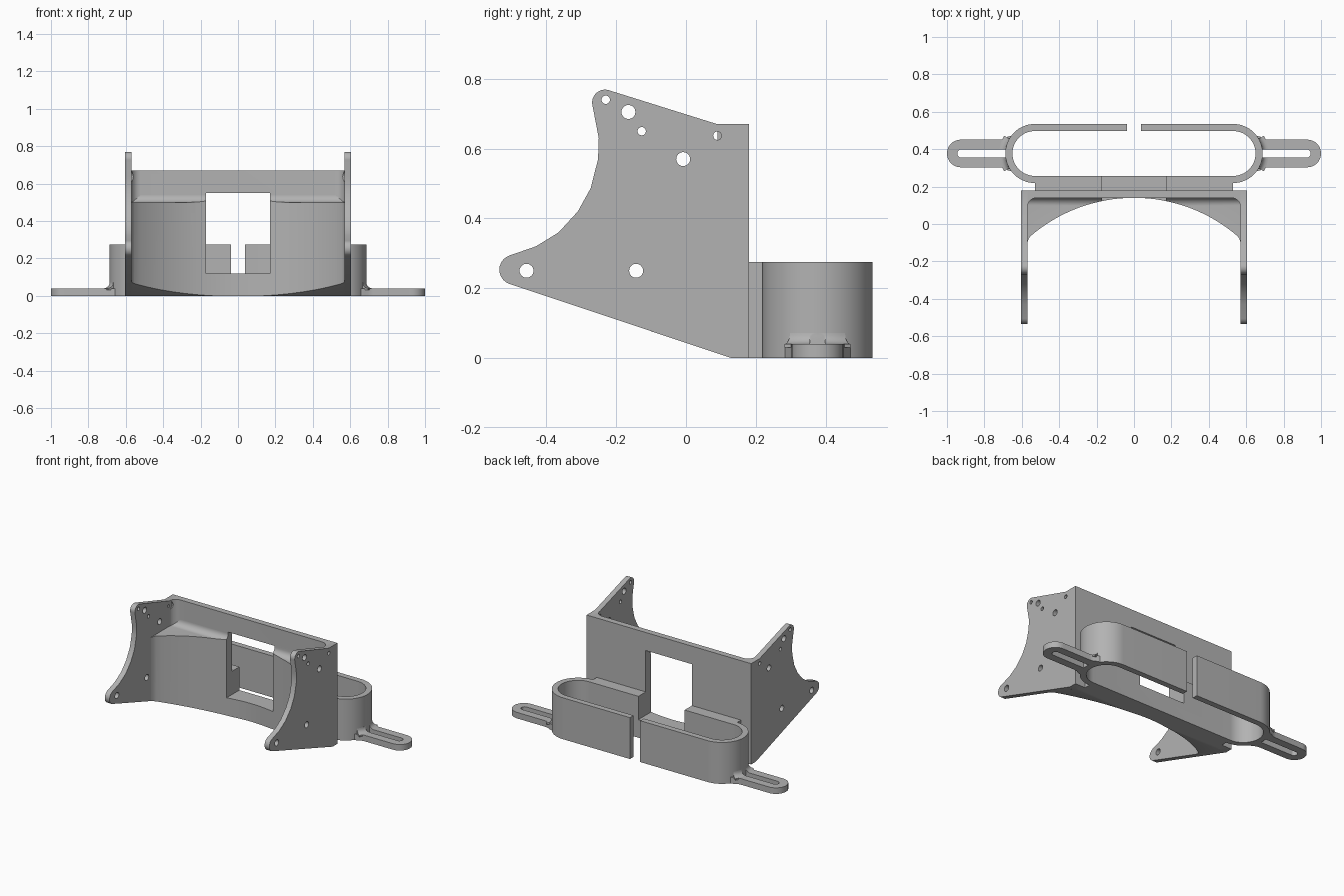
import bpy, bmesh, math

if "Cube" in bpy.data.objects:
    bpy.data.objects.remove(bpy.data.objects["Cube"])

grey = bpy.data.materials.new("plain grey")
grey.diffuse_color = (0.45, 0.45, 0.45, 1)
grey.use_nodes = True
grey.node_tree.nodes["Principled BSDF"].inputs["Base Color"].default_value = grey.diffuse_color


def arc(cx, cy, r, a0, a1, n=12):
    """Points on an arc, angles in degrees."""
    return [(cx + r * math.cos(math.radians(a0 + (a1 - a0) * i / n)),
             cy + r * math.sin(math.radians(a0 + (a1 - a0) * i / n))) for i in range(n + 1)]


def finish(name, bm):
    bmesh.ops.recalc_face_normals(bm, faces=bm.faces)
    me = bpy.data.meshes.new(name)
    bm.to_mesh(me)
    bm.free()
    me.materials.append(grey)
    ob = bpy.data.objects.new(name, me)
    bpy.context.collection.objects.link(ob)
    return ob


def prism(name, pts, lo, hi, axis="z"):
    """Extrude an outline: (x, y) along z, or (y, z) along x."""
    bm = bmesh.new()
    place = (lambda p, h: (p[0], p[1], h)) if axis == "z" else (lambda p, h: (h, p[0], p[1]))
    a = [bm.verts.new(place(p, lo)) for p in pts]
    b = [bm.verts.new(place(p, hi)) for p in pts]
    bm.faces.new(a)
    bm.faces.new(b)
    n = len(pts)
    for i in range(n):
        j = (i + 1) % n
        bm.faces.new((a[i], a[j], b[j], b[i]))
    return finish(name, bm)


def cut(ob, *cutters):
    """Subtract the cutters and bake the result."""
    for c in cutters:
        m = ob.modifiers.new("cut", "BOOLEAN")
        m.operation, m.solver, m.object = "DIFFERENCE", "EXACT", c
    bpy.context.view_layer.update()
    me = bpy.data.meshes.new_from_object(ob.evaluated_get(bpy.context.evaluated_depsgraph_get()))
    ob.modifiers.clear()
    ob.data = me


def rect(x0, x1, y0, y1):
    return [(x0, y0), (x1, y0), (x1, y1), (x0, y1)]


parts, cutters = [], []

# Shared cutters: window, sloping underside, coved shelf top
window = prism("window_cutter", rect(-0.17, 0.17, -0.3, 0.30), 0.12, 0.55)
slope = prism("slope_cutter", [(0.13, 0), (-0.51, 0.2133), (-0.51, -0.2), (0.13, -0.2)],
              -0.8, 0.8, "x")
cove = prism("cove_cutter", [(-0.3, 0.5)] + arc(0.10, 0.54, 0.04, -90, 0, 8)
             + [(0.14, 0.7), (-0.3, 0.7)], -0.8, 0.8, "x")
boss_bore = prism("boss_cutter", arc(0.09, 0.637, 0.03, 0, 345, 23), -0.569, 0.569, "x")
cutters += [window, slope, cove, boss_bore]

# Screw holes through the side plates
holes = [(-0.457, 0.25, 0.02), (-0.143, 0.25, 0.02), (-0.23, 0.74, 0.012),
         (-0.165, 0.705, 0.02), (-0.127, 0.65, 0.012), (0.09, 0.637, 0.012),
         (-0.008, 0.57, 0.02)]
drills = [prism("drill", arc(y, z, r, 0, 345, 23), -0.8, 0.8, "x") for y, z, r in holes]
cutters += drills

# Side plates
plate = ([(0.18, 0), (0.13, 0)] + arc(-0.492, 0.253, 0.043, 252, 108, 10)
         + [(-0.43, 0.32), (-0.365, 0.36), (-0.31, 0.42), (-0.273, 0.487),
            (-0.252, 0.57), (-0.25, 0.63)]
         + arc(-0.232, 0.732, 0.037, 188, 72, 10) + [(0.09, 0.67), (0.18, 0.67)])
for side, s in (("left", -1), ("right", 1)):
    ob = prism(side + "_side_plate", plate, min(s * 0.57, s * 0.605), max(s * 0.57, s * 0.605), "x")
    cut(ob, *drills)
    parts.append(ob)

# Back wall with rounded inner corners
wall = prism("back_wall", [(0.57, 0.18), (-0.57, 0.18)] + arc(-0.52, 0.09, 0.05, 180, 90, 8)
             + arc(0.52, 0.09, 0.05, 90, 0, 8), 0, 0.67)
cut(wall, window, slope, boss_bore)
parts.append(wall)

# Curved body in front of the wall
R = 0.85
half = math.degrees(math.asin(0.555 / R))
body = prism("curved_body", [(-0.57, 0.15), (-0.57, -0.10), (-0.564, -0.08)]
             + arc(0, 0.14 - R, R, 90 + half, 90 - half, 32)
             + [(0.564, -0.08), (0.57, -0.10), (0.57, 0.15)], 0, 0.56)
cut(body, cove, slope, window)
parts.append(body)

# Split oval ring with its mounting pad
YC, RO, RI, XC, GAP = 0.377, 0.158, 0.12, 0.53, 0.038
outline = ([(GAP, YC + RO)] + arc(XC, YC, RO, 90, -90, 32) + [(XC, 0.18), (-XC, 0.18)]
           + arc(-XC, YC, RO, 270, 90, 32) + [(-GAP, YC + RO), (-GAP, YC + RI)]
           + arc(-XC, YC, RI, 90, 270, 32) + arc(XC, YC, RI, -90, 90, 32) + [(GAP, YC + RI)])
ring = prism("oval_ring", outline, 0, 0.275)
cut(ring, window)
parts.append(ring)

# Slotted ears and the fillets joining them to the ring
W, SW = 0.074, 0.022
for side, s in (("left", -1), ("right", 1)):
    ear_pts = ([(0.652, YC - 0.095), (0.675, YC - 0.09), (0.695, YC - 0.078), (0.72, YC - W)]
               + arc(1 - W, YC, W, -90, 90, 20)
               + [(0.72, YC + W), (0.695, YC + 0.078), (0.675, YC + 0.09), (0.652, YC + 0.095)]
               + arc(XC, YC, RO - 0.005, 36, -36, 16))
    slot_pts = [(0.688, YC - SW)] + arc(0.945 - SW, YC, SW, -90, 90, 14) + [(0.688, YC + SW)]
    ear = prism(side + "_ear", [(s * x, y) for x, y in ear_pts], 0, 0.04)
    slot = prism("slot_cutter", [(s * x, y) for x, y in slot_pts], -0.1, 0.2)
    cutters.append(slot)

    section = [(0.153, 0.03), (0.19, 0.03)] + arc(0.19, 0.072, 0.032, 270, 180, 6) + [(0.153, 0.072)]
    bm = bmesh.new()
    rows = []
    for i in range(15):
        a = math.radians(-30 + 60 * i / 14)
        rows.append([bm.verts.new((s * (XC + r * math.cos(a)), YC + r * math.sin(a), z))
                     for r, z in section])
    n = len(section)
    for p, q in zip(rows, rows[1:]):
        for k in range(n):
            bm.faces.new((p[k], p[(k + 1) % n], q[(k + 1) % n], q[k]))
    bm.faces.new(rows[0])
    bm.faces.new(rows[-1])
    fillet = finish(side + "_ear_fillet", bm)
    cut(ear, slot)
    cut(fillet, slot)
    parts += [ear, fillet]

# Remove the cutters and smooth the curved faces
for c in cutters:
    bpy.data.objects.remove(c, do_unlink=True)
bpy.context.view_layer.update()
for ob in parts:
    ob.select_set(True)
bpy.context.view_layer.objects.active = parts[0]
bpy.ops.object.shade_smooth_by_angle(angle=math.radians(30))
